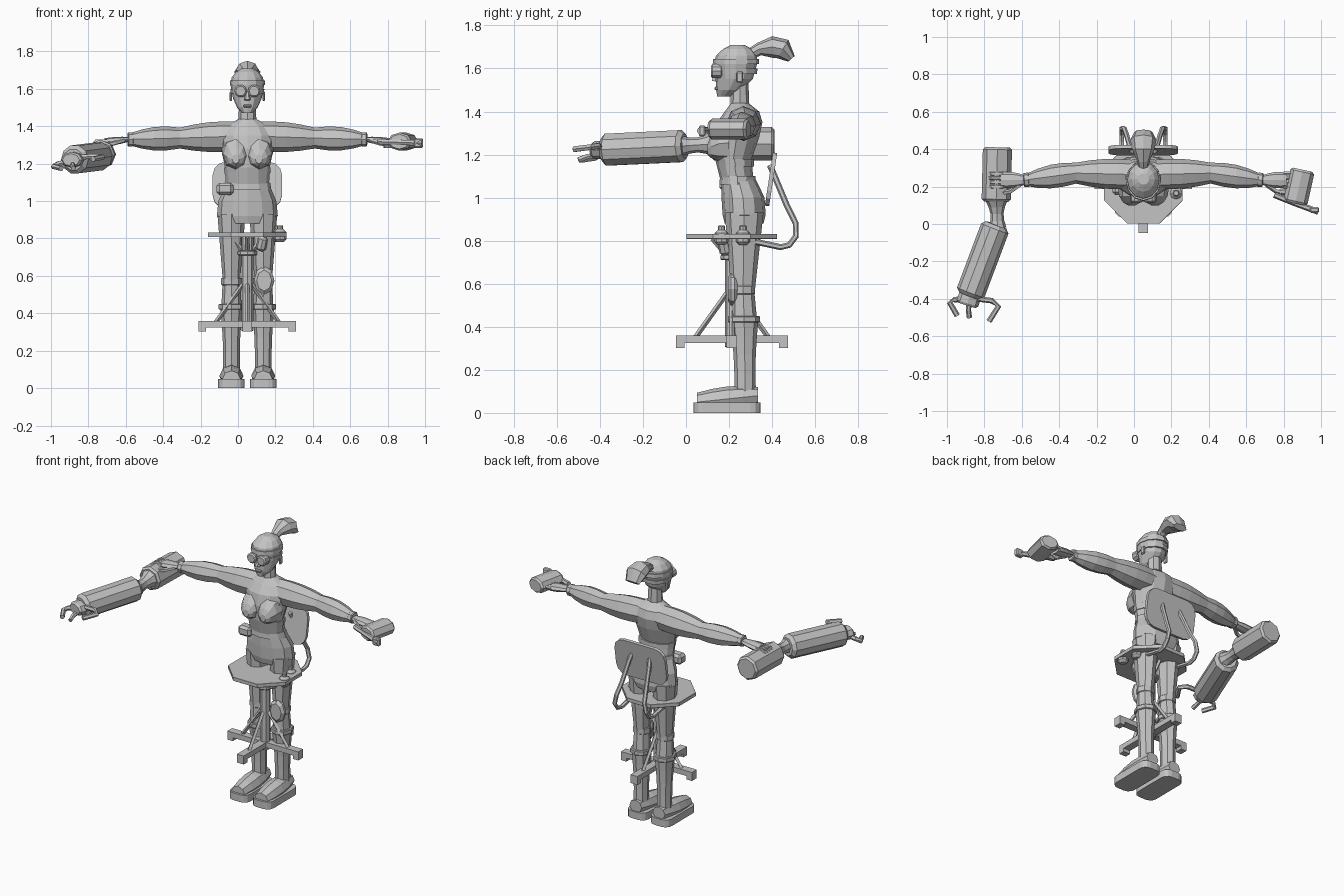
import bpy, bmesh, math
from mathutils import Vector

default_cube = bpy.data.objects.get("Cube")
if default_cube:
    bpy.data.objects.remove(default_cube, do_unlink=True)

shade = (.55, .55, .55, 1)
grey = bpy.data.materials.new("plain_grey")
grey.use_nodes = True
grey.diffuse_color = shade
grey.node_tree.nodes["Principled BSDF"].inputs["Base Color"].default_value = shade

middle = .05                     # body centre line in x
side_axis, depth_axis, up_axis = Vector((1, 0, 0)), Vector((0, 1, 0)), Vector((0, 0, 1))
mirror_signs = (-1, 1)


def finish(name, mesh_builder, location=(0, 0, 0)):
    bmesh.ops.recalc_face_normals(mesh_builder, faces=mesh_builder.faces)
    mesh = bpy.data.meshes.new(name)
    mesh_builder.to_mesh(mesh)
    mesh_builder.free()
    mesh.materials.append(grey)
    part = bpy.data.objects.new(name, mesh)
    part.location = location
    bpy.context.collection.objects.link(part)
    return part


def loft(name, points, widths, heights, sides=8, axis=None, ref=None, turn=0):
    """Skin elliptical rings placed on a path, facing a fixed axis or the path itself."""
    builder, loops = bmesh.new(), []
    points = [Vector(point) for point in points]
    last = len(points) - 1
    overall = axis or (points[last] - points[0]).normalized()
    ref = ref or (depth_axis if abs(overall.z) > .7 else up_axis)
    for i, point in enumerate(points):
        tangent = axis or (points[min(i + 1, last)] - points[max(i - 1, 0)]).normalized()
        across = tangent.cross(ref).normalized()
        upward = across.cross(tangent)
        angles = [math.tau * (k + turn) / sides for k in range(sides)]
        loops.append([builder.verts.new(point + across * widths[i] * math.cos(angle)
                                        + upward * heights[i] * math.sin(angle)) for angle in angles])
    for near, far in zip(loops, loops[1:]):
        for k in range(sides):
            following = (k + 1) % sides
            builder.faces.new((near[k], near[following], far[following], far[k]))
    builder.faces.new(loops[0])
    builder.faces.new(loops[last])
    return finish(name, builder)


def column(name, *rows, x=middle, sides=12):
    """Upright body part from rows of height, y centre, half depth and half width."""
    heights, centres, depths, widths = zip(*rows)
    return loft(name, [(x, y, z) for y, z in zip(centres, heights)], widths, depths, sides, up_axis)


def muscle(name, start, end, first, last, bulge=0, flat=1, axis=None, sides=8, steps=4):
    """Tapered limb segment that swells in the middle."""
    start, end = Vector(start), Vector(end)
    fractions = [k / steps for k in range(steps + 1)]
    radii = [first + (last - first) * t + bulge * math.sin(math.pi * t) for t in fractions]
    return loft(name, [start.lerp(end, t) for t in fractions], radii,
                [radius * flat for radius in radii], sides, axis)


def drum(name, start, end, radius, flat=1, sides=8, chamfer=.012, turn=0):
    """Straight cylinder with chamfered rims."""
    start, end = Vector(start), Vector(end)
    inset = (end - start).normalized() * chamfer
    radii = [radius - chamfer, radius, radius, radius - chamfer]
    return loft(name, [start, start + inset, end - inset, end], radii,
                [r * flat for r in radii], sides, turn=turn)


def pipe(name, points, radius, sides=6, ref=None):
    radii = [radius] * len(points)
    return loft(name, points, radii, radii, sides, ref=ref)


def box(name, centre, size, bevel=0, along=None):
    """Block whose edges, or only those along one axis, are rounded."""
    builder = bmesh.new()
    bmesh.ops.create_cube(builder, size=1)
    bmesh.ops.scale(builder, vec=size, verts=builder.verts)
    edges = [edge for edge in builder.edges if along is None
             or abs((edge.verts[0].co - edge.verts[1].co).normalized().dot(along)) > .9]
    if bevel:
        bmesh.ops.bevel(builder, geom=edges, offset=bevel, segments=3 if along else 1,
                        profile=.5, affect='EDGES')
    return finish(name, builder, centre)


# Torso, hips and belt
column("torso", (1.06, .24, .075, .115), (1.18, .22, .085, .12), (1.28, .235, .105, .14),
       (1.35, .25, .105, .15), (1.4, .26, .08, .12), (1.44, .25, .04, .045))
column("hips", (.88, .27, .09, .12), (.92, .27, .1, .163), (1, .265, .1, .155), (1.1, .24, .077, .113))
column("belt", (1.06, .24, .085, .128), (1.1, .24, .082, .122))
column("bodice_hem", (1.145, .23, .085, .122), (1.18, .225, .09, .125))
box("hip_pouch", (-.07, .19, 1.065), (.09, .07, .065), bevel=.015)

# Neck, head and goggles
column("neck", (1.4, .25, .045, .05), (1.54, .25, .04, .043), sides=8)
column("head", (1.47, .175, .03, .025), (1.5, .2, .06, .055), (1.55, .225, .085, .077),
       (1.62, .23, .1, .09), (1.66, .235, .096, .084), (1.69, .24, .068, .062), (1.71, .24, .03, .03))
column("head_band", (1.62, .232, .108, .094), (1.645, .232, .106, .093))
column("goggle_strap", (1.575, .232, .098, .088), (1.6, .232, .1, .091))
muscle("nose", (middle, .145, 1.59), (middle, .135, 1.54), .008, .018, sides=6)
box("lips", (middle, .142, 1.508), (.045, .02, .016), bevel=.005)
loft("ponytail", [(middle, .295, 1.665), (middle, .34, 1.69), (middle, .4, 1.7),
                  (middle, .45, 1.69), (middle, .49, 1.645)],
     (.025, .03, .05, .05, .02), (.025, .035, .06, .07, .05), ref=side_axis)
for sign in mirror_signs:
    eye = middle + sign * .036
    drum("goggle_lens", (eye, .17, 1.588), (eye, .115, 1.588), .034, sides=10, chamfer=.008)
    box("ear", (middle + sign * .088, .25, 1.56), (.014, .03, .05), bevel=.005)


def arm(sign):
    def place(distance, y, z):
        return (middle + sign * distance, y, z)
    shoulder, elbow, wrist = place(.06, .265, 1.347), place(.36, .272, 1.337), place(.635, .235, 1.33)
    outward = side_axis * sign
    muscle("upper_arm", shoulder, elbow, .078, .056, bulge=.012, axis=outward)
    muscle("forearm", elbow, wrist, .056, .03, bulge=.02, axis=outward)
    drum("cuff", place(.61, .237, 1.33), place(.64, .235, 1.33), .038, chamfer=.004)
    muscle("palm", wrist, place(.765, .235, 1.315), .026, .042, bulge=.008, flat=.5, axis=outward)
    for finger in range(4):
        y = .2 + finger * .023
        pipe("finger", [place(.75, y, 1.32), place(.81, y, 1.32), place(.84, y, 1.28)],
             .011, sides=5, ref=depth_axis)
    pipe("thumb", [place(.66, .21, 1.325), place(.71, .175, 1.31), place(.76, .165, 1.3)], .013, sides=5)


def leg(sign):
    def place(y, z):
        return (middle + sign * .085, y, z)
    knee, boot_top = place(.265, .57), place(.27, .44)
    muscle("thigh", place(.27, .93), knee, .075, .046, flat=1.2, axis=-up_axis)
    muscle("calf", knee, boot_top, .047, .054, flat=1.1, axis=-up_axis)
    muscle("boot_shaft", boot_top, place(.275, .1), .061, .045, bulge=-.006, flat=1.1, axis=-up_axis)
    drum("boot_cuff", place(.27, .42), place(.27, .45), .068, flat=1.1, chamfer=.004)
    drum("knee_strap", place(.265, .55), place(.265, .59), .055, chamfer=.004)
    muscle("boot_foot", place(.05, .05), place(.335, .08), .048, .045, bulge=.018, flat=.9, axis=depth_axis)
    box("boot_sole", place(.19, .024), (.142, .31, .048), bevel=.045, along=up_axis)


for sign in mirror_signs:
    arm(sign)
    leg(sign)
    bust = middle + sign * .062
    loft("bodice_cup", [(bust, .2, 1.255), (bust, .15, 1.25), (bust, .115, 1.235), (bust, .1, 1.225)],
         (.075, .068, .046, .02), (.09, .08, .05, .025), axis=-depth_axis)
drum("knee_pad", (.14, .24, .575), (.14, .195, .575), .055, flat=1.4, chamfer=.015)

# Octagonal work table on a column with crossed feet and struts
hub = .213


def on_stand(direction, distance, z):
    return (middle + direction.x * distance, hub + direction.y * distance, z)


drum("table_top", (middle, hub, .808), (middle, hub, .832), .21 / math.cos(math.pi / 8),
     chamfer=.001, turn=.5)
drum("stand_column", (middle, hub, .305), (middle, hub, .815), .032, chamfer=.003)
drum("column_collar", (middle, hub, .71), (middle, hub, .735), .052, chamfer=.004)
for direction in (side_axis, -side_axis, depth_axis, -depth_axis):
    across_x = direction.x != 0
    bar = box("stand_bar", on_stand(direction, .13, .342), (.26, .05, .034))
    foot = box("stand_foot", on_stand(direction, .24, .32), (.04, .05, .035))
    for part in (bar, foot):
        part.rotation_euler.z = 0 if across_x else math.pi / 2
    pipe("stand_strut", [on_stand(direction, .02, .56), on_stand(direction, .17, .35)], .012, sides=4)
    pipe("table_bracket", [on_stand(direction, .03, .74), on_stand(direction, .09, .81)], .012, sides=4)

# Tools kept on and under the table
for name, x, y in (("flask", .225, .165), ("jar", .2, .265)):
    drum(name, (x, y, .78), (x, y, .85), .033, chamfer=.015)
    drum(name + "_neck", (x, y, .84), (x, y, .87), .016, chamfer=.003)
drum("hanging_tool", (.135, .17, .81), (.12, .185, .735), .027)

# Rounded back plate with two bent support tubes
plate = box("back_plate", (middle, .395, 1.085), (.37, .02, .25), bevel=.07, along=depth_axis)
plate.rotation_euler.x = -.15
tube_curve = [(.39, 1.15), (.42, 1.08), (.47, .96), (.51, .88), (.51, .82), (.48, .78), (.44, .77), (.3, .8)]
for sign in mirror_signs:
    pipe("back_tube", [(middle + sign * (.06 + min(k, 4) * .014), y, z)
                       for k, (y, z) in enumerate(tube_curve)], .014, ref=side_axis)

# Mechanical gauntlet held under the right hand
drum("gauntlet_rear", (-.73, .41, 1.25), (-.737, .12, 1.25), .078)
muscle("gauntlet_joint", (-.735, .13, 1.25), (-.73, -.02, 1.24), .062, .048, bulge=-.02)
drum("gauntlet_barrel", (-.737, -.005, 1.24), (-.88, -.385, 1.222), .078, sides=10, chamfer=.02)
drum("gauntlet_wrist", (-.87, -.36, 1.222), (-.893, -.435, 1.22), .06, flat=.7)
pipe("inner_claw", [(-.84, -.4, 1.235), (-.76, -.41, 1.24), (-.725, -.44, 1.235), (-.775, -.52, 1.225)], .015)
pipe("outer_claw", [(-.91, -.4, 1.21), (-.96, -.405, 1.2), (-.985, -.42, 1.185), (-.945, -.49, 1.175)], .015)
pipe("lower_claw", [(-.88, -.4, 1.2), (-.885, -.46, 1.19), (-.88, -.5, 1.175)], .014)

# Drum tool in the left hand
drum("hand_drum", (.902, .29, 1.318), (.862, .11, 1.318), .065, flat=.75)
pipe("drum_rod", [(.75, .155, 1.318), (.85, .115, 1.315), (.985, .065, 1.31)], .016)
box("drum_nozzle", (.965, .075, 1.31), (.05, .03, .05), bevel=.006)
pipe("drum_handle", [(.78, .17, 1.3), (.9, .185, 1.3)], .018)
